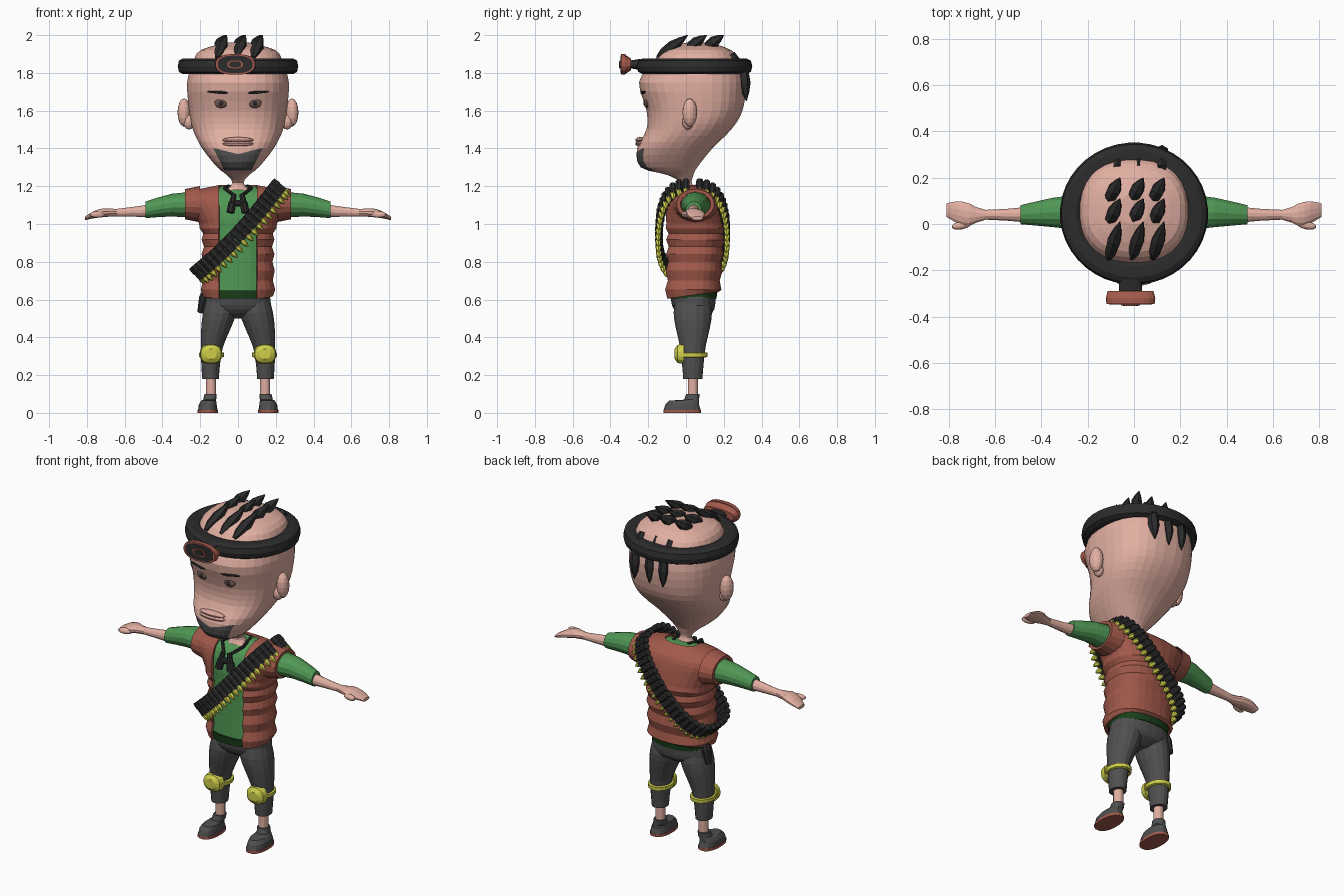
import bpy, bmesh, math
from mathutils import Vector, Matrix

if "Cube" in bpy.data.objects:
    bpy.data.objects.remove(bpy.data.objects["Cube"])


def material(name, *colour):
    mat = bpy.data.materials.new(name)
    mat.use_nodes = True
    mat.diffuse_color = (*colour, 1)
    mat.node_tree.nodes["Principled BSDF"].inputs["Base Color"].default_value = (*colour, 1)
    return mat


SKIN = material("skin", .76, .43, .36)
LIP = material("lip pink", .72, .38, .33)
EYE = material("eye brown", .15, .09, .08)
RED = material("brick red", .36, .1, .07)
GREEN = material("shirt green", .08, .31, .09)
DARK_GREEN = material("dark green", .01, .05, .01)
GREY = material("trouser grey", .08, .08, .08)
BLACK = material("black", .025, .025, .025)
YELLOW = material("yellow", .62, .62, .07)


def power(value, exponent):
    return math.copysign(abs(value) ** exponent, value)


def smooth(rows, steps):
    """Pass a smooth curve through rows of numbers."""
    rows = [Vector(row) for row in rows]
    padded = [rows[0], *rows, rows[-1]]
    result = []
    for before, start, end, after in zip(padded, rows, rows[1:], padded[3:]):
        for step in range(steps):
            t = step / steps
            blend = t * t * (3 - 2 * t)
            out_slope, in_slope = (end - before) / 2, (after - start) / 2
            result.append(start.lerp(end, blend) + out_slope * t * (1 - t) ** 2 - in_slope * t * t * (1 - t))
    return result + [rows[-1]]


def loft(bm, sections, axis="z", sides=16, squareness=2, cap=True, slot=0, matrix=Matrix()):
    """Join rings (position, centre, centre, radius, radius) along an axis."""
    rings = []
    for t, centre_u, centre_v, radius_u, radius_v in sections:
        ring = []
        for i in range(sides):
            angle = math.tau * (i + .5) / sides
            u = centre_u + radius_u * power(math.cos(angle), 2 / squareness)
            v = centre_v + radius_v * power(math.sin(angle), 2 / squareness)
            point = Vector({"z": (u, v, t), "x": (t, u, v), "y": (u, t, v)}[axis])
            ring.append(bm.verts.new(matrix @ point))
        rings.append(ring)
    faces = []
    for low, high in zip(rings, rings[1:]):
        for i in range(sides):
            faces.append(bm.faces.new((low[i - 1], low[i], high[i], high[i - 1])))
    if cap:
        faces += [bm.faces.new(rings[0]), bm.faces.new(rings[-1])]
    for face in faces:
        face.material_index = slot
    bmesh.ops.recalc_face_normals(bm, faces=faces)


def tube(bm, start, end, profile, sides=8, slot=0):
    """Round profile (fraction of length, radius) between two points."""
    start, end = Vector(start), Vector(end)
    along = end - start
    matrix = Matrix.Translation(start) @ along.to_track_quat("Z", "Y").to_matrix().to_4x4()
    sections = [(t * along.length, 0, 0, radius, radius) for t, radius in profile]
    loft(bm, sections, sides=sides, slot=slot, matrix=matrix)


def ball(bm, centre, size, turn=0):
    matrix = Matrix.Translation(centre) @ Matrix.Rotation(turn, 4, "Z") @ Matrix.Diagonal((*size, 1))
    bmesh.ops.create_uvsphere(bm, u_segments=14, v_segments=8, radius=1, matrix=matrix)


def cut(bm, faces, point, normal):
    edges = {edge for face in faces for edge in face.edges}
    verts = {vert for face in faces for vert in face.verts}
    bmesh.ops.bisect_plane(bm, geom=[*faces, *edges, *verts], plane_co=point, plane_no=normal)


def build(name, bm, *materials, mirror=False):
    mesh = bpy.data.meshes.new(name)
    bm.to_mesh(mesh)
    bm.free()
    for mat in materials:
        mesh.materials.append(mat)
    ob = bpy.data.objects.new(name, mesh)
    bpy.context.scene.collection.objects.link(ob)
    if mirror:
        ob.modifiers.new("mirror", "MIRROR")
    return ob


def part(name, mat, sections, mirror=False, **options):
    bm = bmesh.new()
    loft(bm, sections, **options)
    build(name, bm, mat, mirror=mirror)


def upright(rows, inset=0):
    """Turn rows (height, half width, front, back) into loft sections."""
    return [(z, 0, (front + back) / 2, width - inset, (back - front) / 2 - inset)
            for z, width, front, back in rows]


# Head and neck, with a goatee cut into the chin
bm = bmesh.new()
head_rows = smooth([
    (1.18, .06, -.04, .05), (1.22, .03, -.03, .03), (1.26, .06, -.1, .04), (1.3, .11, -.24, .06),
    (1.4, .19, -.26, .14), (1.5, .24, -.21, .24), (1.6, .26, -.21, .3), (1.75, .27, -.25, .32),
    (1.85, .24, -.18, .29), (1.92, .2, -.12, .24), (1.96, .06, 0, .13)], steps=3)
loft(bm, upright(head_rows), sides=32, squareness=2.4)
for side in (-1, 1):
    for point, normal in (((0, 0, 1.37), (-.25 * side, 0, 1)), ((.12 * side, 0, 1.38), (side, 0, -.5))):
        chin = [face for face in bm.faces if face.calc_center_median().z < 1.44
                and face.calc_center_median().y < -.1 and face.calc_center_median().x * side > -.04]
        cut(bm, chin, point, normal)
for face in bm.faces:
    spot = face.calc_center_median()
    x = abs(spot.x)
    if 1.28 < spot.z < 1.37 + x * .25 and x < .12 - (1.38 - spot.z) * .5 and spot.y < -.17:
        face.material_index = 1
build("head", bm, SKIN, GREY)

# Eyes with pupils, brows, lips and ears
bm = bmesh.new()
ball(bm, (.09, -.207, 1.64), (.036, .016, .026), turn=.1)
build("eyes", bm, EYE, mirror=True)
bm = bmesh.new()
ball(bm, (.09, -.22, 1.64), (.012, .006, .012))
build("pupils", bm, BLACK, mirror=True)
bm = bmesh.new()
tube(bm, (.055, -.235, 1.695), (.16, -.216, 1.7), [(0, .006), (.3, .01), (1, .004)])
build("eyebrows", bm, BLACK, mirror=True)
bm = bmesh.new()
for z in (1.445, 1.425):
    ball(bm, (0, -.243, z), (.085, .025, .015))
build("lips", bm, LIP)
bm = bmesh.new()
ball(bm, (.285, .02, 1.59), (.035, .04, .075), turn=.3)
ball(bm, (.26, .01, 1.54), (.03, .03, .04))
build("ears", bm, SKIN, mirror=True)

# Headband
rim = [math.tau * i / 10 for i in range(11)]
part("headband", BLACK, [(1.835 + .043 * power(math.sin(a), .7), 0, .045, .272 + .048 * power(math.cos(a), .7),
                          .252 + .055 * power(math.cos(a), .7)) for a in rim], sides=40, cap=False)

# Lamp: stem, flared body and stacked face plates
bm = bmesh.new()


def lamp_layer(back, front, back_size, front_size, slot):
    sections = [(y, -.015, 1.845, *size) for y, size in ((back, back_size), (front, front_size))]
    loft(bm, sections, axis="y", sides=20, squareness=2.5, slot=slot)


lamp_layer(-.24, -.3, (.05, .03), (.05, .02), slot=1)
lamp_layer(-.29, -.32, (.1, .03), (.108, .05), slot=0)
lamp_layer(-.32, -.345, (.108, .055), (.105, .055), slot=0)
for layer, radius in enumerate((.093, .042, .032)):
    front = -.347 - layer * .004
    size = (radius, radius / 2)
    lamp_layer(-.34, front, size, size, slot=(layer + 1) % 2)
build("head_lamp", bm, RED, BLACK)

# Hair spikes on the crown and down the back
leaf = [(0, .012), (.2, .028), (.5, .032), (.75, .02), (1, .002)]
bm = bmesh.new()
for x in (-.1, 0, .09):
    for y, z, reach in ((-.15, 1.88, .16), (0, 1.92, .11), (.1, 1.93, .1)):
        tube(bm, (x - .01, y, z), (x + .04, y + reach, 2), leaf, sides=6)
build("crown_hair", bm, BLACK)
bm = bmesh.new()
for x in (-.07, .02, .12):
    tube(bm, (x, .24, 1.9), (x, .31, 1.8), [(0, .02), (1, .026)], sides=6)
    tube(bm, (x, .3, 1.84), (x, .32, 1.65), leaf, sides=6)
build("back_hair", bm, BLACK)

# Shirt, and over it a padded vest open at the front
torso = smooth([(.62, .187, -.115, .175), (.8, .183, -.11, .185), (.95, .185, -.11, .2),
                (1.05, .225, -.11, .19), (1.15, .28, -.08, .16), (1.2, .1, -.01, .09)], steps=4)
part("shirt", GREEN, upright(torso, inset=.018), sides=28, squareness=2.4)
bm = bmesh.new()
padded_rows = []
for i, (z, width, front, back) in enumerate(torso):
    pad = .006 * (-1) ** (i + 1) if z < 1 else 0
    padded_rows.append((z, width + pad, front - pad, back + pad))
loft(bm, upright(padded_rows), sides=28, squareness=2.4, cap=False)
for vert in bm.verts:
    if vert.co.z < .64:
        vert.co.z += vert.co.y * .15
for x in (-.1, .1):
    cut(bm, bm.faces[:], (x, 0, 0), (1, 0, 0))
centres = [(face, face.calc_center_median()) for face in bm.faces]
opening = [face for face, spot in centres if abs(spot.x) < .1 and spot.y < .02]
bmesh.ops.delete(bm, geom=opening, context="FACES")
vest = build("vest", bm, RED)
thickness = vest.modifiers.new("thickness", "SOLIDIFY")
thickness.thickness, thickness.offset = .012, 0
part("vest_armholes", RED, [(x, .05, 1.105, r, r * .8) for x, r in ((.2, .12), (.28, .1), (.28, .08), (.24, .08))],
     mirror=True, axis="x", sides=18, cap=False)
part("waistband", DARK_GREEN, upright([(.605, .168, -.1, .162), (.648, .173, -.105, .168)]),
     sides=28, squareness=2.4)

# Sleeves, arms and hands
part("sleeves", GREEN, smooth([(.22, .05, 1.1, .08, .07), (.35, .05, 1.1, .065, .06), (.49, .04, 1.075, .042, .044)],
                              steps=2), mirror=True, axis="x", sides=14)
bm = bmesh.new()
loft(bm, smooth([(.47, .04, 1.07, .034, .034), (.64, .04, 1.06, .022, .021), (.71, .04, 1.06, .05, .024),
                 (.76, .05, 1.05, .05, .02), (.81, .06, 1.03, .03, .01)], steps=2), axis="x", sides=12)
ball(bm, (.745, -.005, 1.05), (.043, .018, .017), turn=-.2)
build("arms", bm, SKIN, mirror=True)

# Trousers
part("hips", GREY, upright(smooth([(.5, .04, 0, .09), (.53, .14, -.05, .14), (.57, .176, -.075, .155),
                                   (.63, .165, -.085, .16)], steps=2)), sides=24, squareness=2.3)
leg_rows = smooth([(.18, .045, .19), (.25, .05, .195), (.35, .06, .198), (.45, .08, .196),
                   (.53, .09, .187), (.61, .08, .167)], steps=2)
part("trouser_legs", GREY, [(z, outer - r, .036, r, r * 1.15) for z, r, outer in leg_rows], mirror=True)

# Ankles, shoes and soles
part("ankles", SKIN, [(z, .143, .037, .027, .028) for z in (.08, .2)], mirror=True, sides=12)
part("shoes", GREY, [(.015, .16, -.02, .052, .1), (.045, .16, -.02, .048, .09), (.065, .155, -.01, .04, .08),
                     (.07, .15, .03, .035, .04), (.1, .145, .036, .033, .036)], mirror=True, squareness=2.4)
part("soles", RED, [(z, .16, -.02, .055, .1) for z in (0, .016)], mirror=True, squareness=2.4)

# Knee pads with straps
bm = bmesh.new()
loft(bm, [(y, .143, .312, r, r * .9) for y, r in ((-.06, .03), (-.045, .054), (-.01, .06))], axis="y", squareness=2.4)
loft(bm, [(z, .14, .036, r, r + .012) for z, r in ((.293, .055), (.297, .067), (.318, .068), (.321, .055))],
     cap=False)
build("knee_pads", bm, YELLOW, mirror=True)

# Hip holster
bm = bmesh.new()
tube(bm, (-.17, .06, .64), (-.2, .07, .53), [(0, .022), (.3, .028), (1, .016)])
build("holster", bm, BLACK)

# Binoculars on a neck strap
bm = bmesh.new()
collar = (.07, -.05, 1.19)
tube(bm, (.02, -.11, 1.16), (.04, -.125, 1.06), [(0, .014), (.45, .017), (.5, .022), (1, .022)])
for start, end, radius in (((0, -.115, 1.11), (.03, -.115, 1.11), .018),
                           ((.02, -.105, 1.15), collar, .009), (collar, (.05, .05, 1.2), .009)):
    tube(bm, start, end, [(0, radius), (1, radius)])
build("binoculars", bm, BLACK, mirror=True)


# Bandolier: cartridges evenly spaced along a tilted loop from shoulder to waist
def belt(angle):
    across, depth = power(math.cos(angle), .8), power(math.sin(angle), .65)
    return Vector((.215 * across, .035 + .178 * depth, .94 + .23 * across + .03 * across ** 2))


bm = bmesh.new()
path = [belt(math.tau * i / 900) for i in range(901)]
last = path[0]
for here, ahead in zip(path, path[1:]):
    if (here - last).length > .036:
        last = here
        out = here - Vector((0, .04, .95))
        axis = (ahead - here).cross(out).normalized()
        tube(bm, here - axis * .045, here + axis * .04, [(0, .019), (.4, .022), (.5, .019), (1, .021)])
        tip = here + axis * .035 + out.normalized() * .006
        tube(bm, tip, tip + axis * .045, [(0, .016), (.5, .014), (1, .003)], sides=6, slot=1)
build("bandolier", bm, BLACK, YELLOW)
